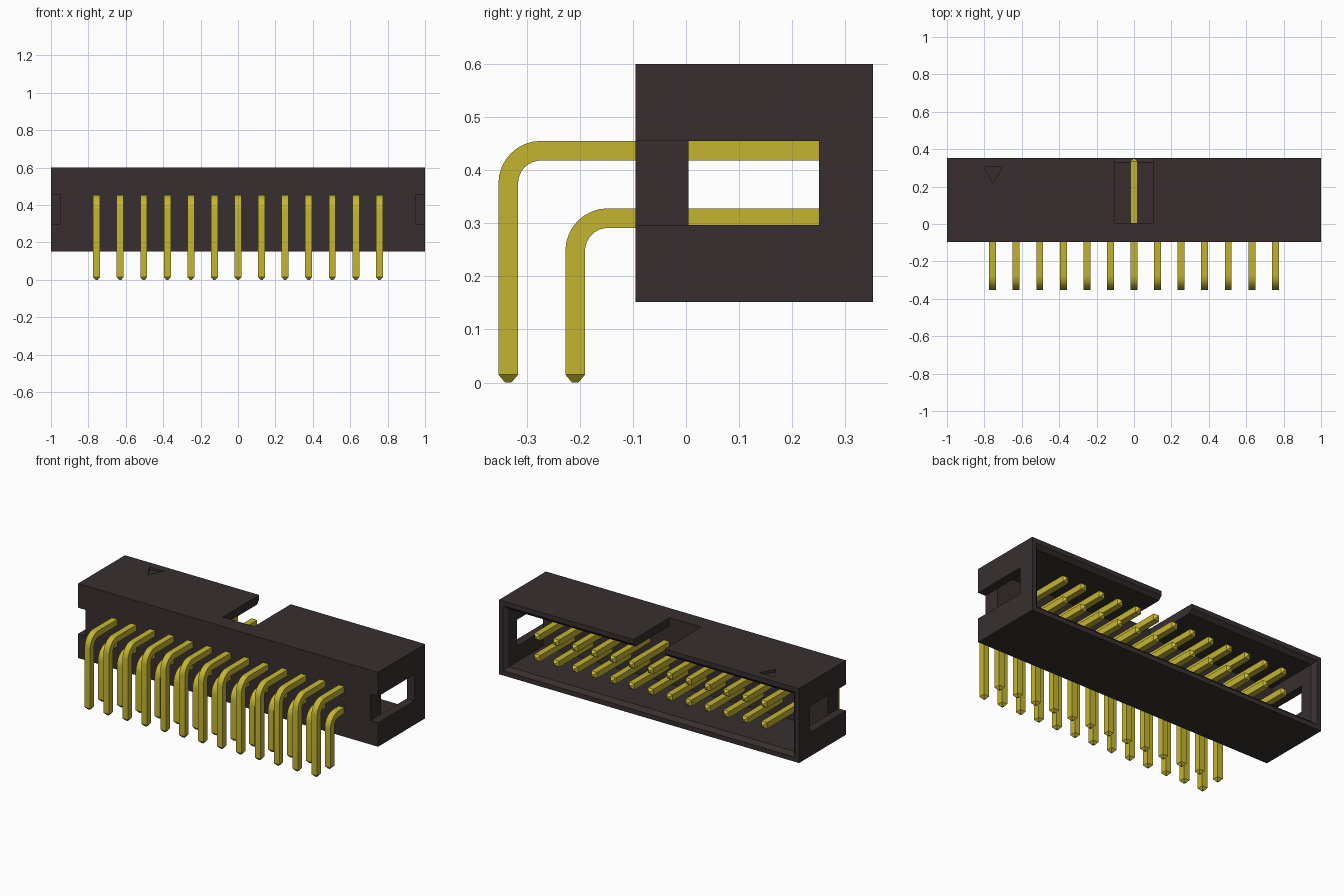
import bpy
import bmesh
from math import sin, cos, pi, radians
from mathutils import Vector

cube = bpy.data.objects.get("Cube")
if cube:
    bpy.data.objects.remove(cube, do_unlink=True)

# Main dimensions
FRONT, FLOOR, BACK = -0.095, 0.005, 0.352
BOTTOM, TOP = 0.152, 0.6
WALL, RIM = 0.05, 0.028
SLOT_LOW, SLOT_HIGH = 0.297, 0.455
PIN_HALF, PITCH, COLUMNS = 0.0185, 0.126, 13


def material(name, rgb):
    mat = bpy.data.materials.new(name)
    mat.use_nodes = True
    mat.diffuse_color = (*rgb, 1)
    mat.node_tree.nodes["Principled BSDF"].inputs["Base Color"].default_value = (*rgb, 1)
    return mat


black_plastic = material("black_plastic", (0.040, 0.028, 0.028))
gold_metal = material("gold_metal", (0.55, 0.46, 0.03))


def loft(name, rings, mat):
    """Closed solid skinned through rings that have equal point counts."""
    bm = bmesh.new()
    loops = [[bm.verts.new(p) for p in ring] for ring in rings]
    for a, b in zip(loops, loops[1:]):
        for i in range(len(a)):
            j = (i + 1) % len(a)
            bm.faces.new((a[i], a[j], b[j], b[i]))
    bm.faces.new(loops[0])
    bm.faces.new(loops[-1])
    bmesh.ops.recalc_face_normals(bm, faces=bm.faces)
    mesh = bpy.data.meshes.new(name)
    bm.to_mesh(mesh)
    bm.free()
    mesh.materials.append(mat)
    obj = bpy.data.objects.new(name, mesh)
    bpy.context.collection.objects.link(obj)
    return obj


def rect(y, x0, x1, z0, z1):
    return [(x0, y, z0), (x1, y, z0), (x1, y, z1), (x0, y, z1)]


def box(name, x, y, z):
    return loft(name, [rect(v, *x, *z) for v in y], black_plastic)


def cut(target, cutter):
    """Subtract the cutter for good, then discard it."""
    cutter.hide_render = True
    mod = target.modifiers.new("cut", "BOOLEAN")
    mod.operation = "DIFFERENCE"
    mod.solver = "EXACT"
    mod.object = cutter
    bpy.context.view_layer.update()
    graph = bpy.context.evaluated_depsgraph_get()
    result = bpy.data.meshes.new_from_object(target.evaluated_get(graph))
    target.modifiers.clear()
    target.data = result
    bpy.data.objects.remove(cutter, do_unlink=True)


# Shroud with a cavity open to the back and a chamfered mouth
shroud = box("shroud", (-1, 1), (FRONT, BACK), (BOTTOM, TOP))
mouth = [(FLOOR, WALL), (BACK - 0.022, WALL), (BACK, RIM), (BACK + 0.05, RIM)]
cut(shroud, loft("cavity", [rect(y, t - 1, 1 - t, BOTTOM + t, TOP - t)
                            for y, t in mouth], black_plastic))

# Keying notch through the top wall
cut(shroud, box("key_notch", (-0.105, 0.105), (FLOOR, 0.4), (0.5, 0.7)))

# Side grooves that lead into the latch windows
for s in (-1, 1):
    groove_x = sorted((s * (1 - WALL), s * 1.1))
    window_x = sorted((s * 0.9, s * 1.1))
    cut(shroud, box("groove", groove_x, (-0.2, FLOOR), (SLOT_LOW, SLOT_HIGH)))
    cut(shroud, box("window", window_x, (FLOOR, 0.25), (SLOT_LOW, SLOT_HIGH)))

# Engraved triangle that marks the first pin
marker = [(-0.803, 0.306), (-0.705, 0.306), (-0.754, 0.22)]
cut(shroud, loft("marker", [[(x, y, z) for x, y in marker]
                            for z in (TOP - 0.015, TOP + 0.05)], black_plastic))


def pin_rings(y_leg, z_arm, bend=0.0615, steps=8, taper=0.015, tip=0.006):
    """Square sections along a right-angle pin, from foot to mating tip."""
    cy, cz = y_leg + bend, z_arm - bend
    path = [(y_leg, 0, 0, tip), (y_leg, taper, 0, PIN_HALF)]
    for i in range(steps + 1):
        a = pi / 2 * i / steps
        path.append((cy - bend * cos(a), cz + bend * sin(a), a, PIN_HALF))
    path += [(0.335, z_arm, pi / 2, PIN_HALF), (0.35, z_arm, pi / 2, tip)]
    rings = []
    for y, z, a, h in path:
        centre = Vector((0, y, z))
        out = Vector((0, -cos(a), sin(a))) * h
        side = Vector((h, 0, 0))
        rings.append([centre + out + side, centre + out - side,
                      centre - out - side, centre - out + side])
    return rings


# Two rows of bent pins sharing one mesh per row
for row, y_leg, z_arm in (("upper", -0.3345, 0.4365), ("lower", -0.2085, 0.3095)):
    first = loft(row + "_pin", pin_rings(y_leg, z_arm), gold_metal)
    bpy.ops.object.select_all(action="DESELECT")
    first.select_set(True)
    bpy.context.view_layer.objects.active = first
    bpy.ops.object.shade_smooth_by_angle(angle=radians(30))
    for i in range(COLUMNS):
        pin = first if i == 0 else first.copy()
        if i:
            bpy.context.collection.objects.link(pin)
        pin.name = f"{row}_pin_{i + 1}"
        pin.location.x = (i - (COLUMNS - 1) / 2) * PITCH
